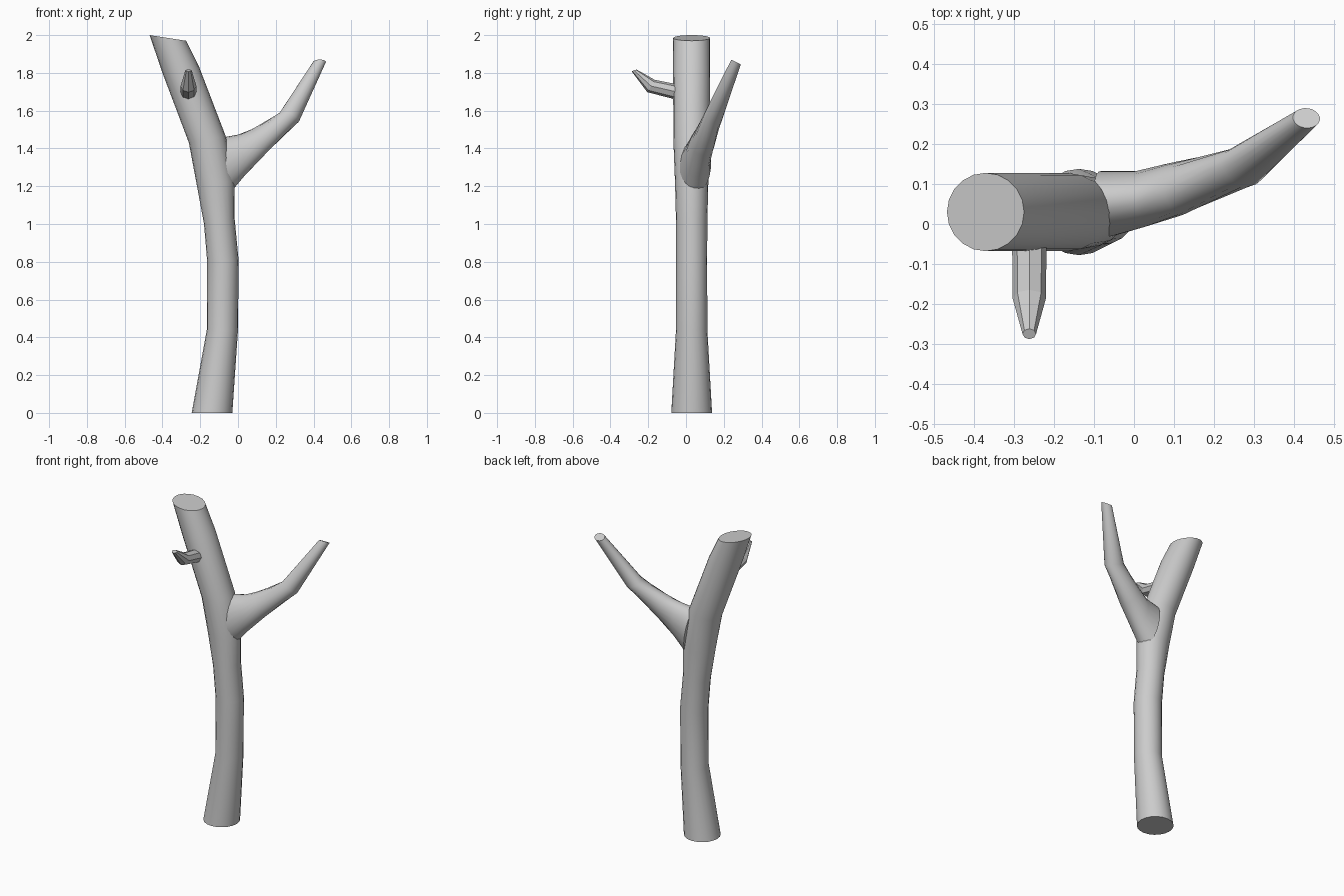
import bpy, bmesh, math
from mathutils import Vector

if "Cube" in bpy.data.objects:
    bpy.data.objects.remove(bpy.data.objects["Cube"])


def limb(name, rings, sides, smooth=True):
    """Loft a capped tube. Each ring: two opposite points and the half width across them."""
    pairs = [(Vector(a), Vector(b), w) for a, b, w in rings]
    mids = [(a + b) / 2 for a, b, w in pairs]
    bm = bmesh.new()
    loops = []
    for i, (a, b, w) in enumerate(pairs):
        tangent = mids[min(i + 1, len(mids) - 1)] - mids[max(i - 1, 0)]
        u = (a - b) / 2
        v = u.cross(tangent).normalized() * w
        angles = [2 * math.pi * k / sides for k in range(sides)]
        loops.append([bm.verts.new(mids[i] + u * math.cos(t) + v * math.sin(t))
                      for t in angles])
    for low, high in zip(loops, loops[1:]):
        for k in range(sides):
            n = (k + 1) % sides
            bm.faces.new((low[k], low[n], high[n], high[k]))
    bm.faces.new(loops[0])
    bm.faces.new(loops[-1])
    bmesh.ops.recalc_face_normals(bm, faces=bm.faces)
    mesh = bpy.data.meshes.new(name)
    bm.to_mesh(mesh)
    bm.free()
    obj = bpy.data.objects.new(name, mesh)
    bpy.context.collection.objects.link(obj)
    if smooth:
        bpy.ops.object.select_all(action='DESELECT')
        obj.select_set(True)
        bpy.context.view_layer.objects.active = obj
        bpy.ops.object.shade_smooth_by_angle(angle=math.radians(40))
    return obj


# Main trunk, bending in the XZ plane
Y = 0.03
trunk = [(-0.245, 0, -0.03, 0, 0.108), (-0.165, 0.44, 0.0, 0.44, 0.083),
         (-0.163, 0.80, 0.003, 0.81, 0.082), (-0.18, 1.00, -0.018, 1.03, 0.083),
         (-0.217, 1.20, -0.018, 1.23, 0.088), (-0.26, 1.43, -0.065, 1.465, 0.097),
         (-0.40, 1.80, -0.205, 1.83, 0.098), (-0.468, 2.0, -0.275, 1.97, 0.098)]
limb("trunk", [((x1, Y, z1), (x2, Y, z2), w) for x1, z1, x2, z2, w in trunk], 20)

# Side branch, flared where it leaves the trunk
limb("side_branch", [
    ((-0.10, 0.06, 1.455), (-0.045, 0.04, 1.16), 0.083),
    ((0.0, 0.07, 1.473), (0.03, 0.055, 1.25), 0.071),
    ((0.07, 0.10, 1.50), (0.14, 0.075, 1.365), 0.066),
    ((0.22, 0.165, 1.58), (0.322, 0.12, 1.55), 0.050),
    ((0.398, 0.27, 1.855), (0.465, 0.26, 1.86), 0.028)], 20)

# Short faceted twig on the front
X = -0.262
limb("twig", [((X, -0.02, 1.735), (X, -0.02, 1.65), 0.043),
              ((X, -0.165, 1.763), (X, -0.205, 1.698), 0.042),
              ((X, -0.262, 1.818), (X, -0.288, 1.808), 0.017)], 8, smooth=False)
